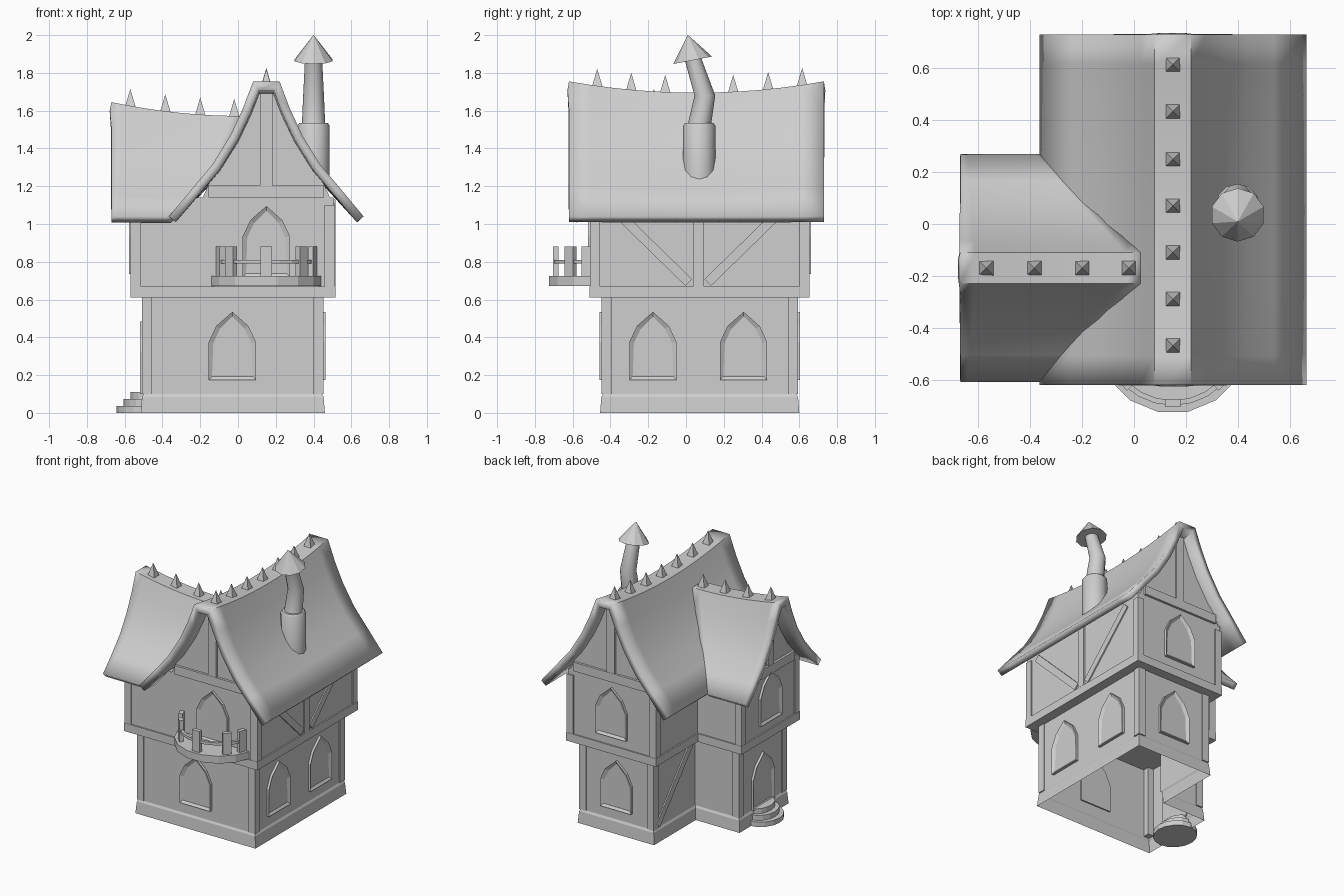
import bpy, bmesh, math
from mathutils import Matrix, Vector

if "Cube" in bpy.data.objects:
    bpy.data.objects.remove(bpy.data.objects["Cube"])

grey = bpy.data.materials.new("plain grey")
grey.use_nodes = True
grey.diffuse_color = (0.62, 0.62, 0.62, 1)
grey.node_tree.nodes["Principled BSDF"].inputs["Base Color"].default_value = (0.62, 0.62, 0.62, 1)


def finish(name, bm, matrix=None, smooth=None):
    """Turn a bmesh into a named, coloured object."""
    bmesh.ops.recalc_face_normals(bm, faces=bm.faces)
    mesh = bpy.data.meshes.new(name)
    if matrix:
        bm.transform(matrix)
    bm.to_mesh(mesh)
    bm.free()
    mesh.materials.append(grey)
    obj = bpy.data.objects.new(name, mesh)
    bpy.context.collection.objects.link(obj)
    if smooth:
        bpy.ops.object.select_all(action='DESELECT')
        obj.select_set(True)
        bpy.context.view_layer.objects.active = obj
        bpy.ops.object.shade_smooth_by_angle(angle=math.radians(smooth))
    return obj


def loft(name, rings, caps=True, smooth=None):
    """Join equal closed rings of points, bottom to top."""
    bm = bmesh.new()
    rows = [[bm.verts.new(p) for p in ring] for ring in rings]
    n = len(rows[0])
    for a, b in zip(rows, rows[1:]):
        for i in range(n):
            j = (i + 1) % n
            bm.faces.new((a[i], a[j], b[j], b[i]))
    if caps:
        bm.faces.new(rows[0])
        bm.faces.new(rows[-1])
    return finish(name, bm, smooth=smooth)


def beam(name, a, b, width, depth, normal):
    """Square timber from a to b, its depth along the normal."""
    a, b, n = Vector(a), Vector(b), Vector(normal)
    d = b - a
    s = d.cross(n).normalized()
    m = Matrix((s * width, n * depth, d)).transposed().to_4x4()
    m.translation = (a + b) / 2
    bm = bmesh.new()
    bmesh.ops.create_cube(bm, size=1)
    return finish(name, bm, m)


def cone(name, centre, r1, r2, depth, sides, turn=0, scale=(1, 1, 1), tilt=0):
    bm = bmesh.new()
    bmesh.ops.create_cone(bm, cap_ends=True, segments=sides, radius1=r1, radius2=r2, depth=depth)
    m = (Matrix.Translation(centre) @ Matrix.Rotation(tilt, 4, 'X')
         @ Matrix.Diagonal((*scale, 1)) @ Matrix.Rotation(turn, 4, 'Z'))
    return finish(name, bm, m)


# L-shaped storeys, each an offset of one footprint
def footprint(o, z):
    x0, xm, x1, y0, ym, y1 = -0.5 - o, -0.145 - o, 0.445 + o, -0.44 - o, 0.10 + o, 0.585 + o
    return [(x0, y0, z), (x1, y0, z), (x1, y1, z), (xm, y1, z), (xm, ym, z), (x0, ym, z)]


loft("stone_base", [footprint(0.015, 0), footprint(0.008, 0.085), footprint(0, 0.1)], caps=False)
loft("lower_walls", [footprint(0, 0.09), footprint(0, 0.62)], caps=False)
loft("floor_band", [footprint(0.07, 0.61), footprint(0.07, 0.67)])
loft("upper_walls", [footprint(0.06, 0.66), footprint(0.06, 1.14)])

# Corner posts on both storeys
for storey, o, z0, z1 in (("lower", 0, 0.1, 0.61), ("upper", 0.06, 0.67, 1.1)):
    for i, (x, y, z) in enumerate(footprint(o, 0)):
        if i != 4:
            sx = 1 if i in (1, 2) else -1
            sy = -1 if i < 2 else 1
            c = (x - sx * 0.019, y - sy * 0.019)
            beam(f"{storey}_corner_post_{i}", (*c, z0), (*c, z1), 0.054, 0.054, (0, 1, 0))

# Sagging roofs: half profiles of (distance from ridge, height)
MAIN = [(0.07, 1.755), (0.125, 1.61), (0.19, 1.47), (0.285, 1.315), (0.39, 1.19), (0.515, 1.04)]
WING = [(0.06, 1.645), (0.105, 1.52), (0.165, 1.385), (0.245, 1.255), (0.335, 1.15), (0.44, 1.04)]
EAVE = 1.04


def main_sag(y):
    return 0.06 * (1 - ((y - 0.055) / 0.675) ** 2)


def wing_sag(x):
    return 0.073 * (1 - ((x - 0.02) / 0.69) ** 2)


def roof(name, profile, place, sag, start, ends, steps=12):
    full = [(-d, z) for d, z in reversed(profile)] + profile
    top = profile[0][1]
    bm = bmesh.new()
    rows = []
    for d, z in full:
        stop = ends(abs(d))
        row = []
        for i in range(steps + 1):
            t = start + (stop - start) * i / steps
            row.append(bm.verts.new(place(t, d, z - sag(t) * (z - EAVE) / (top - EAVE))))
        rows.append(row)
    for a, b in zip(rows, rows[1:]):
        for i in range(steps):
            bm.faces.new((a[i], a[i + 1], b[i + 1], b[i]))
    obj = finish(name, bm, smooth=30)
    # Thicken downwards whichever way the sheet faces
    up = sum(p.normal.z for p in obj.data.polygons) > 0
    mod = obj.modifiers.new("thickness", 'SOLIDIFY')
    mod.thickness = 0.047
    mod.offset = -1 if up else 1
    mod.use_even_offset = True


roof("main_roof", MAIN, lambda t, d, z: (0.15 + d, t, z), main_sag, -0.62, lambda d: 0.73)
roof("wing_roof", WING, lambda t, d, z: (t, -0.17 + d, z), wing_sag, -0.67,
     lambda d: -0.355 + 0.44 - d)


# Gable walls with a cross beam and a king post
def gable(name, profile, half, place, t, out, beam_z):
    pts = [(d, z - 0.06) for d, z in profile if d < half]
    pts.append((half, 1.1))
    full = [(-d, z) for d, z in reversed(pts)] + pts
    loft(name + "_wall", [[place(t - out * k, d, z) for d, z in full] for k in (0.03, 0)])
    n = place(1, 0, 0) - place(0, 0, 0)
    e = t + out * 0.002
    reach = half - 0.05
    beam(name + "_cross_beam", place(e, -reach, beam_z), place(e, reach, beam_z), 0.065, 0.03, n)
    beam(name + "_king_post", place(e, 0, beam_z), place(e, 0, profile[0][1] - 0.065), 0.065, 0.026, n)


def on_main(t, d, z):
    return Vector((0.15 + d, t, z))


def on_wing(t, d, z):
    return Vector((t, -0.17 + d, z))


gable("front_gable", MAIN, 0.355, on_main, -0.5, -1, 1.172)
gable("back_gable", MAIN, 0.355, on_main, 0.645, 1, 1.172)
gable("wing_gable", WING, 0.32, on_wing, -0.56, -1, 1.11)

# Wall braces
right = (1, 0, 0)
beam("right_middle_post", (0.505, 0.065, 0.67), (0.505, 0.065, 1.13), 0.058, 0.022, right)
for side in (-1, 1):
    beam("right_brace", (0.505, 0.065 + side * 0.05, 0.69), (0.505, 0.065 + side * 0.46, 1.09), 0.05, 0.018, right)
beam("left_brace", (-0.145, 0.54, 0.12), (-0.145, 0.13, 0.6), 0.05, 0.018, right)


# Pointed windows and doors: inset panel in a raised frame
def arch(name, x, y, z, turn, height=0.36):
    half = [(0.125, 0), (0.125, height - 0.16), (0.085, height - 0.075)]
    pts = half + [(0, height)] + [(-u, v) for u, v in reversed(half)]
    bm = bmesh.new()
    back = [bm.verts.new((u, 0.01, v)) for u, v in pts]
    front = [bm.verts.new((u, -0.018, v)) for u, v in pts]
    for i in range(len(pts)):
        j = (i + 1) % len(pts)
        bm.faces.new((back[i], back[j], front[j], front[i]))
    bm.faces.new(back)
    face = bm.faces.new(front)
    bmesh.ops.recalc_face_normals(bm, faces=bm.faces)
    bmesh.ops.inset_region(bm, faces=[face], thickness=0.025, depth=-0.013)
    finish(name, bm, Matrix.Translation((x, y, z)) @ Matrix.Rotation(math.radians(turn), 4, 'Z'))


arch("front_window", -0.03, -0.44, 0.175, 0)
arch("balcony_door", 0.15, -0.5, 0.72, 0, 0.375)
arch("right_front_window", 0.445, -0.175, 0.175, 90)
arch("right_back_window", 0.445, 0.305, 0.175, 90)
arch("back_lower_window", 0.15, 0.585, 0.175, 180)
arch("back_upper_window", 0.15, 0.645, 0.735, 180)
arch("wing_upper_window", -0.56, -0.17, 0.735, -90)
arch("wing_door", -0.5, -0.17, 0.1, -90, 0.385)

# Curved door steps
for i in range(3):
    h = 0.11 - 0.037 * i
    cone(f"door_step_{i}", (-0.5, -0.17, h / 2), 1, 1, h, 16, 0,
         (0.07 + 0.036 * i, 0.11 + 0.022 * i, 1))

# Round balcony with posts and a rail
BX, BY = 0.15, -0.43
cone("balcony_floor", (BX, BY, 0.698), 0.3, 0.3, 0.054, 16, math.pi / 16)


def around(deg, r, z):
    a = math.radians(deg)
    return Vector((BX + r * math.cos(a), BY + r * math.sin(a), z))


for deg in (200, 224, 270, 316, 340):
    beam("balcony_post", around(deg, 0.26, 0.72), around(deg, 0.26, 0.88), 0.06, 0.03,
         around(deg, 1, 0) - around(deg, 0, 0))
rail = []
for deg in range(195, 346, 15):
    rail.append([around(deg, r, z) for r, z in ((0.25, 0.79), (0.27, 0.79), (0.27, 0.81), (0.25, 0.81))])
loft("balcony_rail", rail)

# Ridge spikes
for y in (-0.47, -0.29, -0.11, 0.07, 0.25, 0.435, 0.615):
    cone("main_ridge_spike", (0.15, y, 1.785 - main_sag(y)), 0.05, 0, 0.12, 4, math.pi / 4)
for x in (-0.57, -0.385, -0.2, -0.02):
    cone("wing_ridge_spike", (x, -0.17, 1.675 - wing_sag(x)), 0.05, 0, 0.12, 4, math.pi / 4)


# Bent chimney
def tube(name, stations):
    rings = []
    for y, z, r in stations:
        rings.append([(0.4 + r * math.cos(k * math.tau / 12), y + r * math.sin(k * math.tau / 12), z)
                      for k in range(12)])
    loft(name, rings, smooth=40)


tube("chimney_base", [(0.07, 1.2, 0.085), (0.07, 1.52, 0.085), (0.07, 1.535, 0.075)])
tube("chimney_pipe", [(0.07, 1.52, 0.062), (0.1, 1.68, 0.055), (0.035, 1.88, 0.045)])
cone("chimney_cap", (0.4, 0.022, 1.934), 0.105, 0, 0.137, 10, 0, (1, 1, 1), 0.19)
